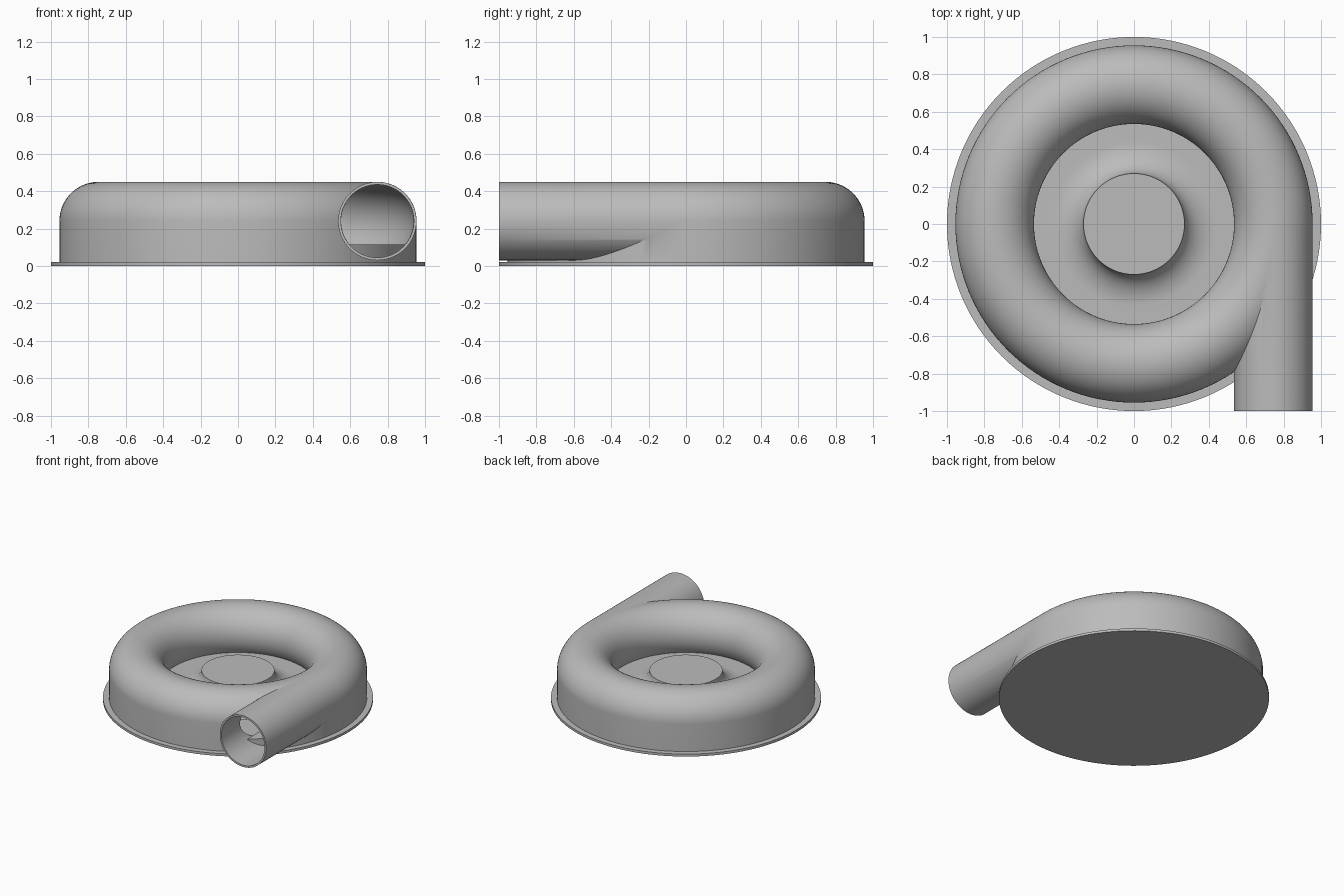
import bpy, bmesh
from math import sin, cos, pi, asin
from mathutils import Matrix

cube = bpy.data.objects.get("Cube")
if cube:
    bpy.data.objects.remove(cube)

RING, PIPE, AXIS_Z, FLOOR = 0.745, 0.21, 0.24, 0.115
WALL = 0.015

metal = bpy.data.materials.new("plain_grey")
metal.use_nodes = True
GREY = (0.5, 0.5, 0.5, 1)
metal.diffuse_color = GREY
metal.node_tree.nodes["Principled BSDF"].inputs["Base Color"].default_value = GREY


def make_object(name, bm):
    bmesh.ops.recalc_face_normals(bm, faces=bm.faces)
    mesh = bpy.data.meshes.new(name)
    bm.to_mesh(mesh)
    bm.free()
    mesh.materials.append(metal)
    obj = bpy.data.objects.new(name, mesh)
    bpy.context.collection.objects.link(obj)
    return obj


def lathe(name, profile, closed=False, steps=128):
    """Turn an (r, z) profile around the z axis."""
    bm = bmesh.new()
    verts = [bm.verts.new((r, 0, z)) for r, z in profile]
    edges = [bm.edges.new(p) for p in zip(verts, verts[1:])]
    if closed:
        edges.append(bm.edges.new((verts[-1], verts[0])))
    bmesh.ops.spin(bm, geom=verts + edges, cent=(0, 0, 0), axis=(0, 0, 1),
                   angle=2 * pi, steps=steps, use_merge=True)
    bmesh.ops.remove_doubles(bm, verts=bm.verts, dist=1e-5)
    return make_object(name, bm)


def pipe(name, radius, y0, y1):
    bm = bmesh.new()
    place = Matrix.Translation((RING, (y0 + y1) / 2, AXIS_Z)) @ Matrix.Rotation(pi / 2, 4, 'X')
    bmesh.ops.create_cone(bm, cap_ends=True, segments=96, radius1=radius,
                          radius2=radius, depth=y1 - y0, matrix=place)
    return make_object(name, bm)


def arc(radius, start, end, n=48):
    return [(RING + radius * cos(start + (end - start) * i / n),
             AXIS_Z + radius * sin(start + (end - start) * i / n)) for i in range(n + 1)]


def combine(target, other, operation):
    mod = target.modifiers.new(operation, 'BOOLEAN')
    mod.operation, mod.object, mod.solver = operation, other, 'EXACT'
    bpy.context.view_layer.objects.active = target
    bpy.ops.object.modifier_apply(modifier=mod.name)
    bpy.data.objects.remove(other)


# Housing: flange, straight skirt, rounded ring, floor and flared hub
HUB, FLARE = 0.27, 0.17
drop = AXIS_Z - FLOOR
flare = [(HUB + FLARE * (1 - sin(t)), AXIS_Z - drop * cos(t))
         for t in (pi / 2 * i / 14 for i in range(15))]
profile = [(0, 0), (1, 0), (1, 0.02), (RING + PIPE, 0.02)]
profile += arc(PIPE, 0, pi + asin(drop / PIPE))
profile += flare + [(0, AXIS_Z)]
housing = lathe("volute_housing", profile)

# Outlet pipe, then the hollow ring chamber and the bore
combine(housing, pipe("outlet_pipe", PIPE - 0.0005, -1, 0), 'UNION')
inner = PIPE - WALL - 0.001
bite = asin(drop / inner)
combine(housing, lathe("chamber_cutter", arc(inner, -bite, pi + bite), True), 'DIFFERENCE')
combine(housing, pipe("bore_cutter", PIPE - WALL, -1.1, 0), 'DIFFERENCE')

# Floor slab inside the chamber
top = FLOOR - 0.001
slab = lathe("chamber_floor", [(0, 0.021), (0.945, 0.021), (0.945, top), (0, top)])

for obj in (housing, slab):
    bpy.ops.object.select_all(action='DESELECT')
    obj.select_set(True)
    bpy.context.view_layer.objects.active = obj
    bpy.ops.object.shade_smooth_by_angle(angle=pi / 6)
